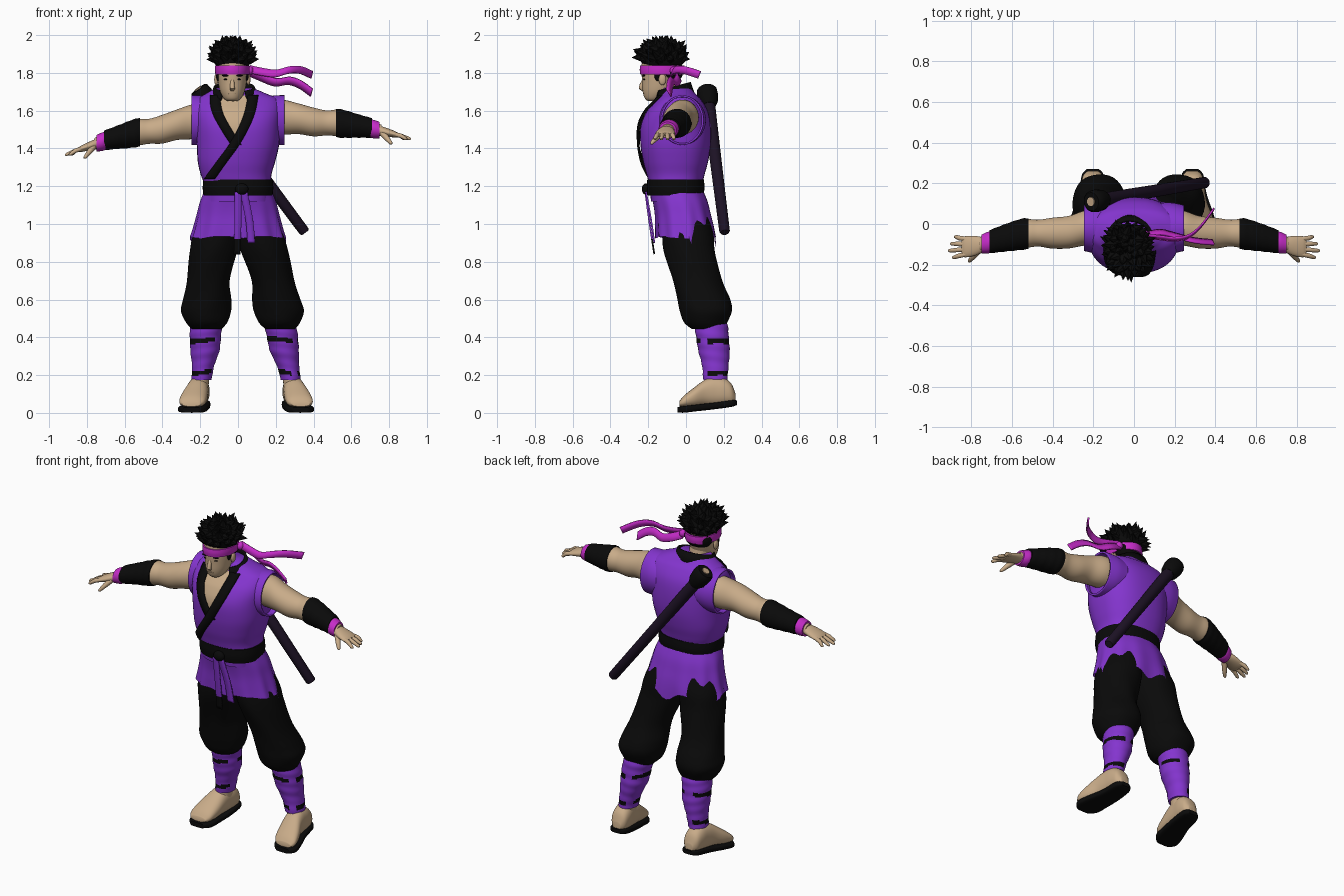
import bpy, bmesh, random
from math import sin, cos, pi, radians, copysign
from mathutils import Vector, Matrix

if "Cube" in bpy.data.objects:
    bpy.data.objects.remove(bpy.data.objects["Cube"])
random.seed(4)


def material(name, *rgb):
    m = bpy.data.materials.new(name)
    m.use_nodes = True
    m.diffuse_color = (*rgb, 1)
    bsdf = m.node_tree.nodes["Principled BSDF"]
    bsdf.inputs["Base Color"].default_value = (*rgb, 1)
    bsdf.inputs["Roughness"].default_value = .8
    return m


PURPLE = material("purple cloth", .23, .035, .62)
MAGENTA = material("magenta cloth", .56, .025, .58)
SKIN = material("skin", .58, .41, .25)
BLACK = material("black cloth", .003, .003, .003)
SHEATH = material("dark sheath", .012, .006, .018)


def finish(name, bm, mats, rule=None, thick=0, smooth=True):
    """Turn a bmesh into a shaded object with its materials."""
    bmesh.ops.recalc_face_normals(bm, faces=bm.faces)
    if rule:
        for f in bm.faces:
            f.material_index = int(rule(f.calc_center_median()))
    me = bpy.data.meshes.new(name)
    bm.to_mesh(me)
    bm.free()
    for m in mats:
        me.materials.append(m)
    ob = bpy.data.objects.new(name, me)
    bpy.context.collection.objects.link(ob)
    if thick:
        mod = ob.modifiers.new("thickness", "SOLIDIFY")
        mod.thickness, mod.offset = thick, 0
    if smooth:
        bpy.ops.object.select_all(action="DESELECT")
        ob.select_set(True)
        bpy.context.view_layer.objects.active = ob
        bpy.ops.object.shade_smooth_by_angle(angle=radians(50))
    return ob


def sheet(name, rows, mats, closed=False, caps=False, **kw):
    """Skin rows of points with quads."""
    bm = bmesh.new()
    grid = [[bm.verts.new(p) for p in row] for row in rows]
    n = len(grid[0])
    for a, b in zip(grid, grid[1:]):
        for i in range(n if closed else n - 1):
            j = (i + 1) % n
            bm.faces.new((a[i], a[j], b[j], b[i]))
    if caps:
        bm.faces.new(grid[0])
        bm.faces.new(grid[-1])
    return finish(name, bm, mats, **kw)


def spline(pts, k=6):
    """Smooth interpolation through tuples."""
    out = []
    for i in range(len(pts) - 1):
        p0, p1, p2, p3 = pts[max(i - 1, 0)], pts[i], pts[i + 1], pts[min(i + 2, len(pts) - 1)]
        for t in (j / k for j in range(k)):
            out.append(tuple(b + t / 2 * (c - a + t * (2 * a - 5 * b + 4 * c - d + t * (3 * (b - c) + d - a)))
                             for a, b, c, d in zip(p0, p1, p2, p3)))
    return out + [tuple(pts[-1])]


def loft(name, table, mats, axis="z", place=None, e=2, n=36, k=6, bend=None, caps=True, **kw):
    """Elliptic sections (position, centre a, centre b, radius a, radius b) along an axis."""
    sections, rows = spline(table, k), []
    for i, (t, a, b, ra, rb) in enumerate(sections):
        row = []
        for j in range(n):
            w = 2 * pi * j / n
            c, s = (copysign(abs(v) ** (2 / e), v) for v in (cos(w), sin(w)))
            if bend:
                c, s = c * bend(w, t), s * bend(w, t)
            u, v = a + ra * c, b + rb * s
            p = Vector({"z": (u, v, t), "x": (t, u, v), "y": (u, t, v)}[axis])
            row.append(place(p) if place else p)
        rows.append(row)
    return sheet(name, rows, mats, closed=True, caps=caps, **kw)


def limb(name, pts, mats, place=None, n=12, **kw):
    """Round tapering rod through points (x, y, z, radius)."""
    axis = (Vector(pts[-1][:3]) - Vector(pts[0][:3])).normalized()
    u = axis.orthogonal().normalized()
    v = axis.cross(u)
    rows = [[Vector(p[:3]) + p[3] * (u * cos(2 * pi * j / n) + v * sin(2 * pi * j / n))
             for j in range(n)] for p in pts]
    if place:
        rows = [[place(p) for p in row] for row in rows]
    return sheet(name, rows, mats, closed=True, caps=True, **kw)


def ball(name, loc, radii, mat):
    bm = bmesh.new()
    bmesh.ops.create_uvsphere(bm, u_segments=24, v_segments=14, radius=1,
                              matrix=Matrix.Translation(loc) @ Matrix.Diagonal((*radii, 1)))
    return finish(name, bm, [mat])


def ribbon(name, path, half, mats, **kw):
    h = Vector(half)
    rows = [(Vector(p) - h, Vector(p), Vector(p) + h) for p in spline(path)]
    return sheet(name, rows, mats, thick=.009, **kw)


# Vest body
TORSO = [(1.12, 0, -.05, .172, .135), (1.2, 0, -.055, .175, .14), (1.26, -.01, -.055, .187, .153),
         (1.33, -.008, -.055, .205, .172), (1.42, 0, -.055, .218, .186), (1.52, 0, -.055, .225, .185),
         (1.6, 0, -.045, .232, .16), (1.66, 0, -.035, .215, .115), (1.69, -.01, -.04, .16, .09),
         (1.72, -.02, -.05, .1, .075)]
loft("vest", TORSO, [PURPLE], e=2.4)


def chest(x, z, off):
    """Point lying just in front of the vest."""
    t, cx, cy, rx, ry = min(spline(TORSO, 20), key=lambda r: abs(r[0] - z))
    d = max(0, 1 - min(1, abs((x - cx) / rx)) ** 2.4) ** (1 / 2.4)
    return Vector((x, cy - ry * d - off, z))


# Bare chest, lapels and collar
rows = []
for i in range(15):
    t = i / 14
    lo, hi = -.015 - .105 * t, -.005 + .08 * t
    rows.append([chest(lo + (hi - lo) * j / 8, 1.44 + .24 * t, .005) for j in range(9)])
sheet("bare_chest", rows, [SKIN])
for name, path, off in (
        ("lapel_right", [(-.01, 1.42), (-.055, 1.49), (-.1, 1.57), (-.118, 1.63), (-.12, 1.68)], .009),
        ("lapel_left", [(-.15, 1.24), (-.085, 1.33), (-.02, 1.42), (.035, 1.52), (.065, 1.6), (.08, 1.68)], .013)):
    sheet(name, [[chest(x + d * .028, z, off) for d in (-1, 0, 1)] for x, z in spline(path)],
          [BLACK], thick=.01)
rows = []
for i in range(31):
    w = radians(-55 + 290 * i / 30)
    rows.append([Vector((-.02 + r * 1.15 * cos(w), -.07 + r * sin(w), z + .025 * sin(w)))
                 for r, z in ((.115, 1.65), (.1, 1.69), (.088, 1.725))])
sheet("collar", rows, [BLACK], thick=.014)

# Belt, flared skirt and hanging ends
loft("belt", [(1.15, 0, -.055, .183, .147), (1.19, 0, -.055, .187, .153), (1.235, 0, -.055, .184, .15)],
     [BLACK], e=2.3)
ball("belt_knot", (.02, -.212, 1.185), (.035, .022, .03), BLACK)


def hem(p):
    f = max(0, (1.02 - p.z) / .09)
    lag = .06 if p.y > .02 else .012
    w = abs(sin(14 * p.x + 1.2))
    return p - Vector((0, 0, f * f * lag * w ** 3))


loft("skirt", [(1.19, 0, -.055, .172, .14), (1.12, 0, -.03, .2, .145), (1.05, 0, -.015, .217, .148),
               (.98, 0, -.005, .235, .155), (.935, 0, 0, .25, .158)], [PURPLE], n=72, e=2.2, caps=False,
     place=hem, bend=lambda w, t: 1 + .12 * (1.19 - t) * sin(11 * w))
ribbon("belt_end_long", [(0, -.215, 1.17), (0, -.195, 1.02), (-.005, -.168, .84)], (.018, 0, 0),
       [PURPLE, BLACK], rule=lambda c: c.z < .93)
ribbon("belt_end_short", [(.03, -.212, 1.17), (.06, -.185, 1.02), (.07, -.168, .9)], (.02, 0, 0), [PURPLE])


def leg_place(s):
    def f(p):
        drift = .085 * max(0, min(1, (.95 - p.z) / .75)) if s > 0 else 0
        return Vector((s * p.x + drift, p.y, p.z))
    return f


def arm_place(s):
    def f(p):
        drop = .02 + .09 * (p.x - .2) if s < 0 else 0
        return Vector((s * p.x, p.y, p.z - drop))
    return f


def wrap_band(c):
    z = c.z + .007 * sin(22 * c.x + 9 * c.y)
    return min(abs(z - .385), abs(z - .215)) < .012 and sin(31 * c.x + 17 * c.y) > -.75


for side, s in (("left", 1), ("right", -1)):
    # Legs and feet
    put = leg_place(s)
    loft("trouser_" + side, [(1.05, .1, -.01, .1, .12), (.95, .115, .01, .125, .135), (.85, .13, .02, .125, .135),
                             (.7, .157, .06, .113, .13), (.6, .165, .095, .128, .14), (.54, .17, .107, .133, .138),
                             (.48, .165, .105, .11, .115), (.445, .165, .115, .08, .085)], [BLACK], place=put,
         bend=lambda w, t: 1 + .015 * sin(5 * w + 18 * t))
    loft("leg_wrap_" + side, [(.5, .165, .125, .08, .085), (.45, .17, .135, .084, .088), (.4, .173, .14, .082, .086),
                              (.33, .175, .148, .077, .083), (.25, .185, .155, .059, .07),
                              (.175, .193, .155, .053, .064)], [PURPLE, BLACK], place=put, k=9, rule=wrap_band,
         bend=lambda w, t: 1 + .015 * sin(110 * t + w))
    loft("ankle_" + side, [(.21, .195, .155, .045, .055), (.15, .202, .155, .047, .06), (.08, .207, .155, .05, .07)],
         [SKIN], place=put)
    loft("foot_" + side, [(.262, .202, .08, .025, .022), (.24, .203, .1, .047, .055), (.2, .205, .112, .055, .073),
                          (.15, .21, .113, .056, .078), (.1, .217, .105, .06, .07), (.04, .232, .08, .069, .052),
                          (-.01, .243, .06, .068, .032), (-.035, .247, .048, .05, .014)], [SKIN],
         axis="y", place=put, e=2.3)
    loft("sole_" + side, [(.27, .202, .054, .03, .012), (.24, .203, .05, .054, .018), (.15, .21, .037, .062, .018),
                          (.05, .232, .026, .074, .018), (-.01, .243, .019, .074, .018),
                          (-.045, .247, .016, .045, .014)], [BLACK], axis="y", place=put, e=4)

    # Arms and hands
    put = arm_place(s)
    loft("armhole_" + side, [(.13, -.025, 1.55, .125, .115), (.19, -.02, 1.55, .12, .125), (.245, -.02, 1.55, .108, .127)],
         [PURPLE], axis="x", place=lambda p: Vector((s * p.x, p.y, p.z)), caps=False, thick=.01)
    loft("arm_" + side, [(.15, -.02, 1.565, .085, .09), (.24, -.02, 1.565, .086, .092), (.32, -.04, 1.557, .08, .081),
                         (.4, -.045, 1.54, .076, .076), (.47, -.045, 1.535, .066, .066), (.53, -.047, 1.535, .07, .07),
                         (.6, -.06, 1.525, .062, .06), (.7, -.085, 1.508, .045, .042), (.76, -.1, 1.495, .034, .03)],
         [SKIN], axis="x", place=put)
    loft("bracer_" + side, [(.52, -.047, 1.535, .076, .076), (.56, -.052, 1.53, .076, .074), (.63, -.067, 1.52, .068, .063),
                            (.71, -.087, 1.508, .057, .052)], [BLACK], axis="x", place=put,
         bend=lambda w, t: 1 + .015 * sin(130 * t))
    loft("wristband_" + side, [(.695, -.088, 1.506, .05, .047), (.72, -.092, 1.502, .053, .049),
                               (.75, -.098, 1.497, .046, .043)], [MAGENTA], axis="x", place=put)
    loft("palm_" + side, [(.73, -.1, 1.497, .032, .03), (.78, -.107, 1.487, .048, .024), (.83, -.112, 1.475, .052, .017),
                          (.848, -.112, 1.47, .044, .011)], [SKIN], axis="x", place=put)
    for i, tip in enumerate((.885, .905, .915, .895)):
        y, dy = -.075 - .024 * i, .012 - .01 * i
        limb("finger_%d_%s" % (i, side), [(.82, y, 1.477, .012), (.86, y + dy / 2, 1.468, .012),
                                          (tip - .008, y + dy, 1.452, .009), (tip, y + dy, 1.449, .004)], [SKIN], put)
    limb("thumb_" + side, [(.765, -.13, 1.48, .017), (.79, -.16, 1.452, .014), (.81, -.182, 1.428, .009),
                           (.814, -.186, 1.424, .004)], [SKIN], put)

    # Face details
    ball("ear_" + side, (-.03 + s * .085, -.125, 1.765), (.011, .02, .03), SKIN)
    ball("brow_" + side, (-.03 + s * .034, -.224, 1.786), (.022, .008, .005), BLACK)
    ball("eye_" + side, (-.03 + s * .033, -.221, 1.766), (.013, .006, .004), BLACK)
    ball("sideburn_" + side, (-.03 + s * .074, -.15, 1.79), (.013, .018, .034), BLACK)

# Head and neck
loft("neck", [(1.56, -.025, -.07, .075, .085), (1.64, -.025, -.085, .07, .08), (1.7, -.026, -.1, .062, .068),
              (1.76, -.028, -.11, .06, .066)], [SKIN])
loft("head", [(1.65, -.03, -.178, .025, .022), (1.665, -.03, -.168, .045, .05), (1.7, -.03, -.147, .064, .082),
              (1.75, -.03, -.135, .075, .097), (1.8, -.03, -.13, .08, .105), (1.86, -.03, -.128, .082, .105),
              (1.92, -.03, -.125, .07, .09), (1.95, -.03, -.125, .03, .04)], [SKIN])
limb("nose", [(-.03, -.218, 1.775, .009), (-.03, -.235, 1.735, .012), (-.03, -.237, 1.715, .014),
              (-.03, -.228, 1.704, .008)], [SKIN])
ball("mouth", (-.03, -.223, 1.69), (.02, .006, .003), SKIN)

# Headband with two blowing tails
loft("headband", [(1.792, -.03, -.125, .09, .117), (1.815, -.03, -.125, .092, .12), (1.838, -.03, -.125, .091, .118)],
     [MAGENTA])
ball("headband_knot", (.06, -.06, 1.812), (.022, .025, .024), MAGENTA)
ribbon("headband_tail_upper", [(.06, -.06, 1.82), (.13, -.068, 1.805), (.2, -.075, 1.797), (.27, -.06, 1.815),
                               (.33, -.01, 1.815), (.39, .07, 1.79)], (.004, .008, .019), [MAGENTA])
ribbon("headband_tail_lower", [(.06, -.055, 1.805), (.13, -.04, 1.775), (.2, -.055, 1.75), (.27, -.075, 1.758),
                               (.33, -.085, 1.738), (.39, -.09, 1.695)], (.005, -.012, .02), [MAGENTA])

# Spiky hair
centre = Vector((-.03, -.125, 1.885))
cap = Vector((.105, .12, .082))
ball("hair_cap", centre, cap, BLACK)
ball("hair_nape", (-.03, -.085, 1.81), (.087, .071, .068), BLACK)
bm = bmesh.new()
count = 70
for i in range(count):
    h = 1 - 1.25 * (i + .5) / count
    w, r = i * 2.39996, (1 - h * h) ** .5
    d = Vector((r * cos(w), r * sin(w), h))
    base = centre + Vector(a * b for a, b in zip(d, cap)) * .9
    out = (d + Vector((random.uniform(-.5, .5), random.uniform(-.6, .3), random.uniform(-.1, .5)))).normalized()
    length = random.uniform(.04, .06)
    if out.z > 0:
        length = min(length, (2 - base.z) / max(out.z, .1))
    turn = out.to_track_quat("Z", "Y").to_matrix().to_4x4()
    bmesh.ops.create_cone(bm, cap_ends=True, segments=6, radius1=.026, radius2=0, depth=length,
                          matrix=Matrix.Translation(base + out * length / 2) @ turn)
bmesh.ops.create_cone(bm, cap_ends=True, segments=6, radius1=.03, radius2=0, depth=.06,
                      matrix=Matrix.Translation((-.04, -.125, 1.97)))
finish("hair_spikes", bm, [BLACK], smooth=False)

# Sheathed sword across the back
tip, end = Vector((.355, .205, .955)), Vector((-.21, .11, 1.715))
limb("sword_sheath", [(*tip.lerp(end, t), r) for t, r in ((0, .022), (.01, .028), (.5, .031), (.9, .034))],
     [SHEATH], n=20)
limb("sword_guard", [(*tip.lerp(end, t), r) for t, r in ((.88, .036), (.91, .05), (.96, .056), (.99, .053), (1, .045))],
     [BLACK], n=20)
limb("sword_end", [(*tip.lerp(end, t), .022) for t in (.99, 1.006)], [SKIN], n=16)
